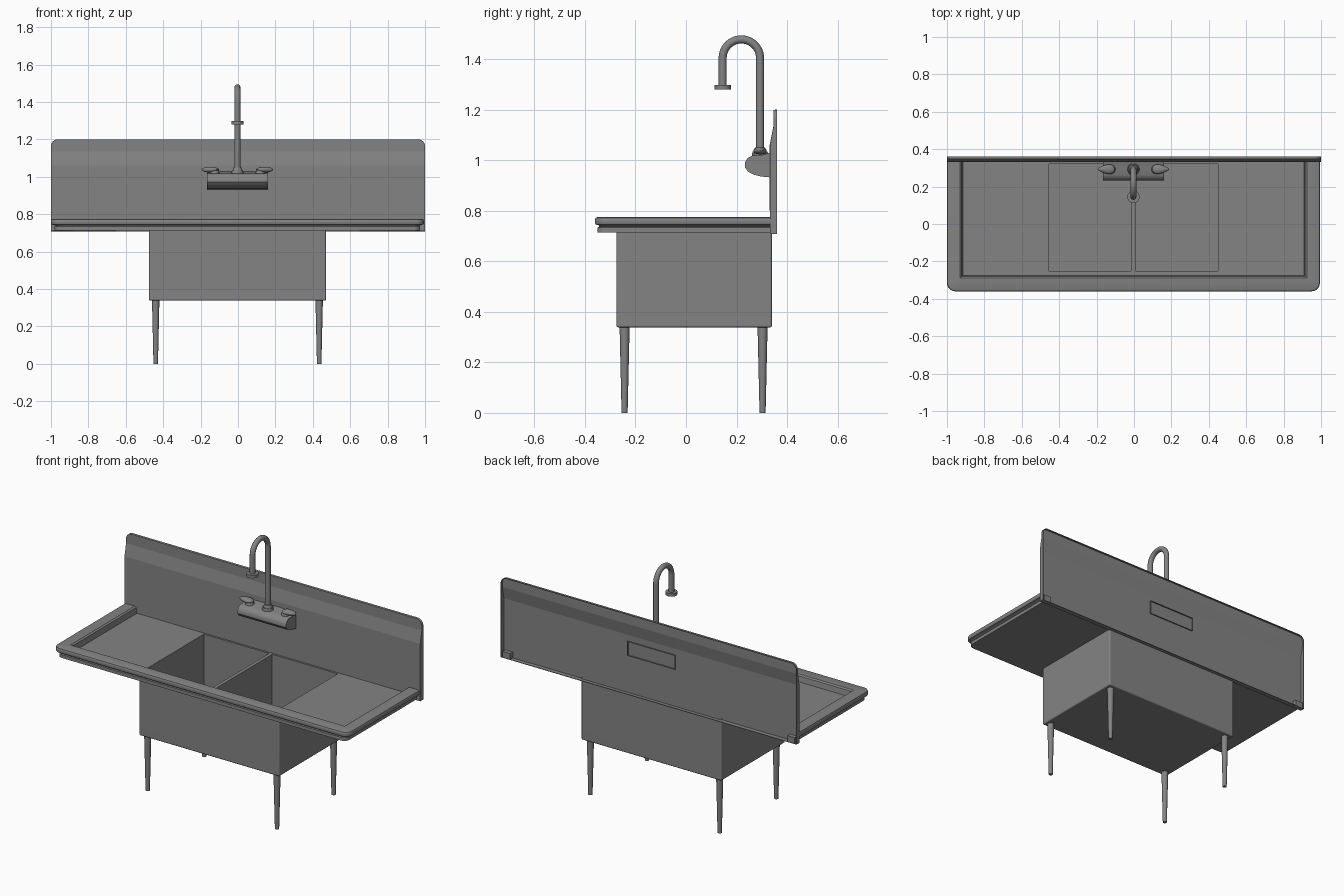
import bpy, bmesh, math
from mathutils import Matrix

if "Cube" in bpy.data.objects:
    bpy.data.objects.remove(bpy.data.objects["Cube"])

CX = -0.003  # centre line of basin and faucet
STEEL = bpy.data.materials.new("dark_steel")
STEEL.diffuse_color = (0.23, 0.23, 0.23, 1)
STEEL.use_nodes = True
STEEL.node_tree.nodes["Principled BSDF"].inputs["Base Color"].default_value = STEEL.diffuse_color


def smooth_shade(ob):
    bpy.ops.object.select_all(action='DESELECT')
    ob.select_set(True)
    bpy.context.view_layer.objects.active = ob
    bpy.ops.object.shade_smooth_by_angle(angle=math.radians(35))


def finish(bm, name, smooth=True, recalc=True):
    bmesh.ops.remove_doubles(bm, verts=bm.verts, dist=1e-5)
    if recalc:
        bmesh.ops.recalc_face_normals(bm, faces=bm.faces)
    me = bpy.data.meshes.new(name)
    bm.to_mesh(me)
    bm.free()
    me.materials.append(STEEL)
    ob = bpy.data.objects.new(name, me)
    bpy.context.collection.objects.link(ob)
    if smooth:
        smooth_shade(ob)
    return ob


def cone(name, x, y, z0, z1, r0, r1, seg=20):
    bm = bmesh.new()
    bmesh.ops.create_cone(bm, cap_ends=True, segments=seg, radius1=r0, radius2=r1, depth=z1 - z0,
                          matrix=Matrix.Translation((x, y, (z0 + z1) / 2)))
    return finish(bm, name)


def open_box(bm, x0, x1, y0, y1, z0, z1):
    """Box without a lid; returns its faces."""
    lo, hi = [[bm.verts.new((x, y, z)) for x, y in ((x0, y0), (x1, y0), (x1, y1), (x0, y1))]
              for z in (z0, z1)]
    faces = [bm.faces.new(lo[::-1])]
    for i in range(4):
        j = (i + 1) % 4
        faces.append(bm.faces.new((lo[i], lo[j], hi[j], hi[i])))
    return faces


def plate(bm, xs, ys, z, holes):
    """Flat grid of faces at height z, leaving out the hole cells."""
    v = [[bm.verts.new((x, y, z)) for y in ys] for x in xs]
    for i in range(len(xs) - 1):
        for j in range(len(ys) - 1):
            if (i, j) not in holes:
                bm.faces.new((v[i][j], v[i + 1][j], v[i + 1][j + 1], v[i][j + 1]))


# Raised rim: profile of (inset, height) swept along a U with rounded front corners
BACK = 0.333
RIM = [(0.085, 0.735), (0.079, 0.768), (0.07, 0.775), (0.01, 0.775), (0.003, 0.772), (0, 0.765),
       (0, 0.75), (0.003, 0.745), (0.016, 0.742), (0.016, 0.737), (0.01, 0.734), (0.01, 0.714),
       (0.085, 0.714)]


def rim_path(d, z):
    r = max(0.045 - d, 0.0)
    side = 0.997 - (0.01 if z < 0.738 and d < 0.05 else 0)  # lower lip is narrower
    right = [(side - d, BACK)]
    for k in range(7):
        a = math.radians(-15 * k)
        right.append((side - d - r + r * math.cos(a), -0.36 + d + r + r * math.sin(a)))
    return [(x + CX, y) for x, y in right] + [(CX - x, y) for x, y in reversed(right)]


bm = bmesh.new()
rings = [[bm.verts.new((x, y, z)) for x, y in rim_path(d, z)] for d, z in RIM]
for a, b in zip(rings, rings[1:]):
    for i in range(len(a) - 1):
        bm.faces.new((a[i], a[i + 1], b[i + 1], b[i]))
for i in (0, -1):
    bm.faces.new([r[i] for r in rings])
bmesh.ops.dissolve_degenerate(bm, dist=1e-5, edges=bm.edges)
finish(bm, "counter_rim")

# Drainboard top with two bowl openings and the bowl linings
bm = bmesh.new()
bx = (-0.455, -0.015, 0.007, 0.45)
by = (-0.25, 0.32)
plate(bm, (-0.915,) + bx + (0.909,), (-0.275,) + by + (BACK,), 0.735, {(1, 1), (3, 1)})
for k in (0, 2):
    faces = open_box(bm, bx[k], bx[k + 1], *by, 0.355, 0.735)
    bmesh.ops.reverse_faces(bm, faces=faces)
finish(bm, "drainboard_and_bowls", smooth=False, recalc=False)

# Drainboard underside
bm = bmesh.new()
plate(bm, (-0.915, -0.477, 0.471, 0.909), (-0.275, BACK), 0.714, {(1, 0)})
bmesh.ops.reverse_faces(bm, faces=bm.faces)
finish(bm, "drainboard_underside", smooth=False, recalc=False)

# Outer basin shell
bm = bmesh.new()
open_box(bm, -0.477, 0.471, -0.275, 0.34, 0.338, 0.72)
bmesh.ops.bevel(bm, geom=[e for e in bm.edges if not e.is_boundary], offset=0.008, segments=3,
                affect='EDGES', profile=0.5)
basin = finish(bm, "basin_shell")
basin.modifiers.new("flat_sides", 'WEIGHTED_NORMAL').keep_sharp = True


# Backsplash: thin sheet with sloped top, round corners, turned-back flange and faucet opening
def splash_y(z):
    return 0.333 + 0.015 * min(max((z - 1.06) / 0.075, 0), 1)


rows = [(0.998, z) for z in (0.71, 0.937, 1.022, 1.06, 1.135)]
for k in range(7):
    a = math.radians(15 * k)
    rows.append((0.963 + 0.035 * math.cos(a), 1.163 + 0.035 * math.sin(a)))
bm = bmesh.new()
grid = [[bm.verts.new((x, splash_y(z), z)) for x in (-w, CX - 0.16, CX + 0.16, w)] for w, z in rows]
for j in range(len(rows) - 1):
    for i in range(3):
        if (j, i) != (1, 1):
            bm.faces.new((grid[j][i], grid[j][i + 1], grid[j + 1][i + 1], grid[j + 1][i]))
edge = [e for e in bm.edges if e.is_boundary]
for v in bmesh.ops.extrude_edge_only(bm, edges=edge)["geom"]:
    if isinstance(v, bmesh.types.BMVert):
        at_opening = abs(v.co.x) < 0.2 and 0.9 < v.co.z < 1.05
        v.co.y = 0.342 if at_opening else 0.361
splash = finish(bm, "backsplash", smooth=False)
mod = splash.modifiers.new("sheet", 'SOLIDIFY')
mod.thickness = 0.004
mod.offset = 0

# Small corner brackets behind the splash, legs under the basin
for s, side in ((-1, "left"), (1, "right")):
    bm = bmesh.new()
    bmesh.ops.create_cube(bm, size=1, matrix=Matrix.Translation((s * 0.962, 0.347, 0.729))
                          @ Matrix.Diagonal((0.05, 0.026, 0.036, 1)))
    finish(bm, side + "_bracket", smooth=False)
    for y, end in ((-0.243, "front"), (0.303, "back")):
        cone(f"{end}_{side}_leg", CX + s * 0.437, y, 0, 0.345, 0.012, 0.02)

# Faucet body: rounded profile extruded across
PROFILE = [(0.334, 1.03), (0.30, 1.02), (0.262, 1.018), (0.243, 1.008), (0.233, 0.99), (0.233, 0.972),
           (0.245, 0.955), (0.27, 0.942), (0.30, 0.935), (0.334, 0.932)]
bm = bmesh.new()
ends = [[bm.verts.new((CX + x, y, z)) for y, z in PROFILE] for x in (-0.164, 0.164)]
bm.faces.new(ends[0])
bm.faces.new(ends[1][::-1])
for i in range(len(PROFILE)):
    j = (i + 1) % len(PROFILE)
    bm.faces.new((ends[0][i], ends[0][j], ends[1][j], ends[1][i]))
finish(bm, "faucet_body")

# Lever handles, tapering outwards
for s, side in ((-1, "left"), (1, "right")):
    cone(side + "_handle_hub", CX + s * 0.122, 0.293, 1.0, 1.036, 0.03, 0.022)
    bm = bmesh.new()
    bmesh.ops.create_uvsphere(bm, u_segments=20, v_segments=12, radius=1)
    for v in bm.verts:
        v.co.y *= 1 - 0.45 * s * v.co.x
    bmesh.ops.transform(bm, verts=bm.verts, matrix=Matrix.Translation((CX + s * 0.145, 0.293, 1.038))
                        @ Matrix.Diagonal((0.046, 0.024, 0.015, 1)))
    finish(bm, side + "_handle_lever")

# Gooseneck spout with base collar and outlet ring
path = [(0.293, 1.0)]
for k in range(25):
    a = math.pi * k / 24
    path.append((0.219 + 0.074 * math.cos(a), 1.404 + 0.074 * math.sin(a)))
path.append((0.145, 1.285))
cu = bpy.data.curves.new("spout", 'CURVE')
cu.dimensions = '3D'
cu.bevel_depth = 0.016
cu.bevel_resolution = 4
cu.use_fill_caps = True
cu.materials.append(STEEL)
sp = cu.splines.new('POLY')
sp.points.add(len(path) - 1)
for p, (y, z) in zip(sp.points, path):
    p.co = (CX, y, z, 1)
spout = bpy.data.objects.new("spout", cu)
bpy.context.collection.objects.link(spout)
bpy.ops.object.select_all(action='DESELECT')
spout.select_set(True)
bpy.context.view_layer.objects.active = spout
bpy.ops.object.convert(target='MESH')
smooth_shade(bpy.context.view_layer.objects.active)
cone("spout_collar", CX, 0.293, 1.005, 1.035, 0.034, 0.03, 24)
cone("spout_collar_top", CX, 0.293, 1.035, 1.05, 0.026, 0.02, 24)
cone("outlet_ring", CX, 0.145, 1.279, 1.297, 0.033, 0.033, 24)
